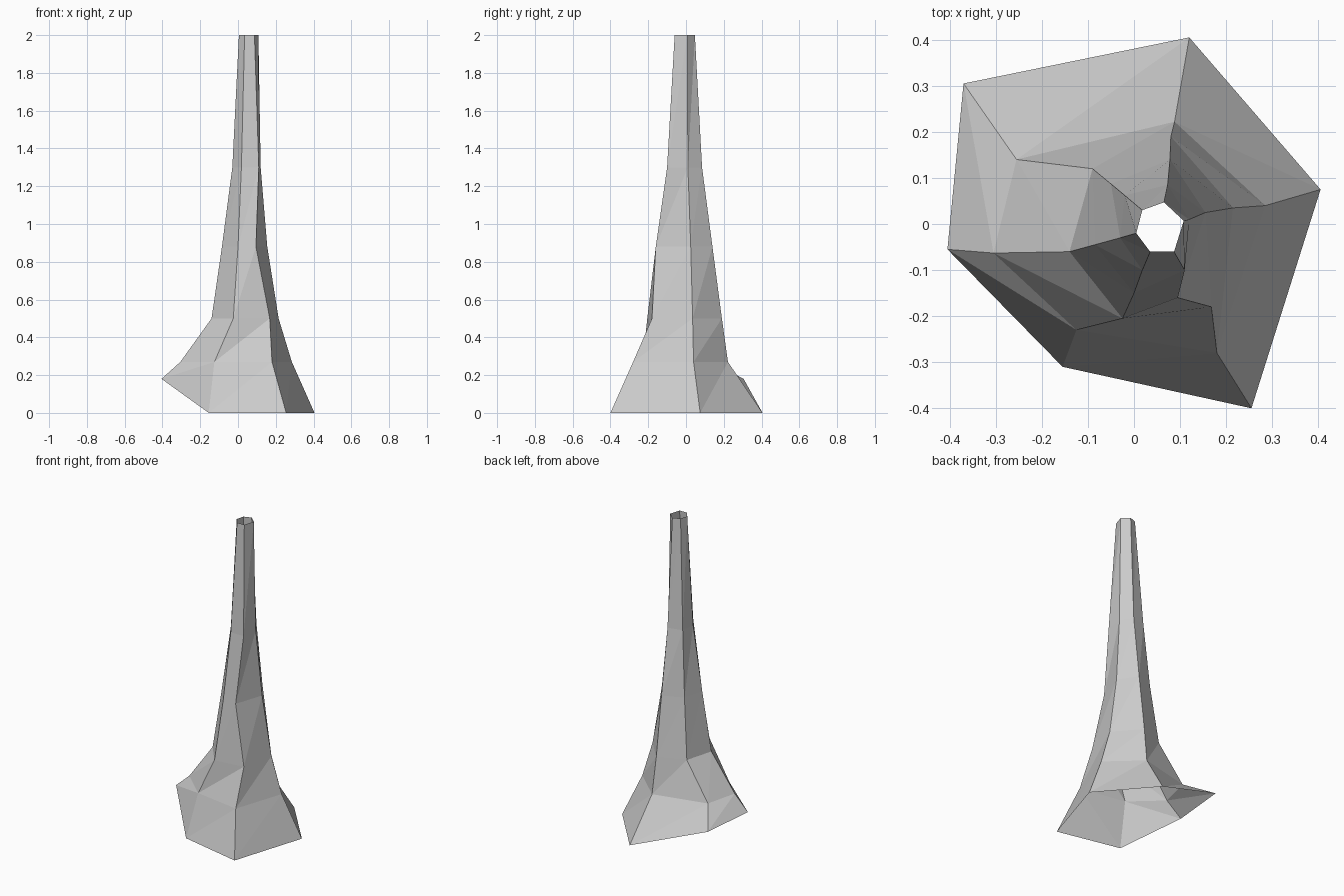
import bpy, bmesh

# Ring heights, foot to tip
LEVELS = (0.0, 0.27, 0.5, 0.88, 1.3, 2.0)
# Six ridge lines, counter-clockwise from the front left: (x, y) at each level
RIDGES = (
    ((-0.155, -0.31), (-0.125, -0.23), (-0.025, -0.205), (0.0, -0.15), (0.018, -0.10), (0.035, -0.06)),
    ((0.255, -0.40), (0.18, -0.28), (0.168, -0.18), (0.095, -0.16), (0.11, -0.10), (0.087, -0.06)),
    ((0.405, 0.075), (0.285, 0.04), (0.215, 0.035), (0.155, 0.025), (0.12, 0.01), (0.108, 0.007)),
    ((0.12, 0.405), (0.088, 0.222), (0.08, 0.19), (0.078, 0.14), (0.073, 0.085), (0.065, 0.047)),
    ((-0.37, 0.305), (-0.255, 0.14), (-0.09, 0.12), (-0.05, 0.087), (-0.02, 0.062), (0.018, 0.03)),
    ((-0.405, -0.055), (-0.305, -0.063), (-0.14, -0.06), (-0.085, -0.045), (-0.03, -0.03), (0.005, -0.02)),
)
RAISED = {4: 0.18, 5: 0.18}   # feet of the left ridges lift off the ground

# Trunk: open-ended six-sided tapering shell with flat triangles
bm = bmesh.new()
cols = []
for i, ridge in enumerate(RIDGES):
    heights = (RAISED.get(i, 0.0),) + LEVELS[1:]
    cols.append([bm.verts.new((x, y, z)) for (x, y), z in zip(ridge, heights)])

for i, a in enumerate(cols):
    b = cols[(i + 1) % len(cols)]
    for j in range(len(LEVELS) - 1):
        bm.faces.new((a[j], b[j], b[j + 1]))
        bm.faces.new((a[j], b[j + 1], a[j + 1]))

mesh = bpy.data.meshes.new("trunk")
bm.to_mesh(mesh)
bm.free()
bpy.context.collection.objects.link(bpy.data.objects.new("trunk", mesh))
